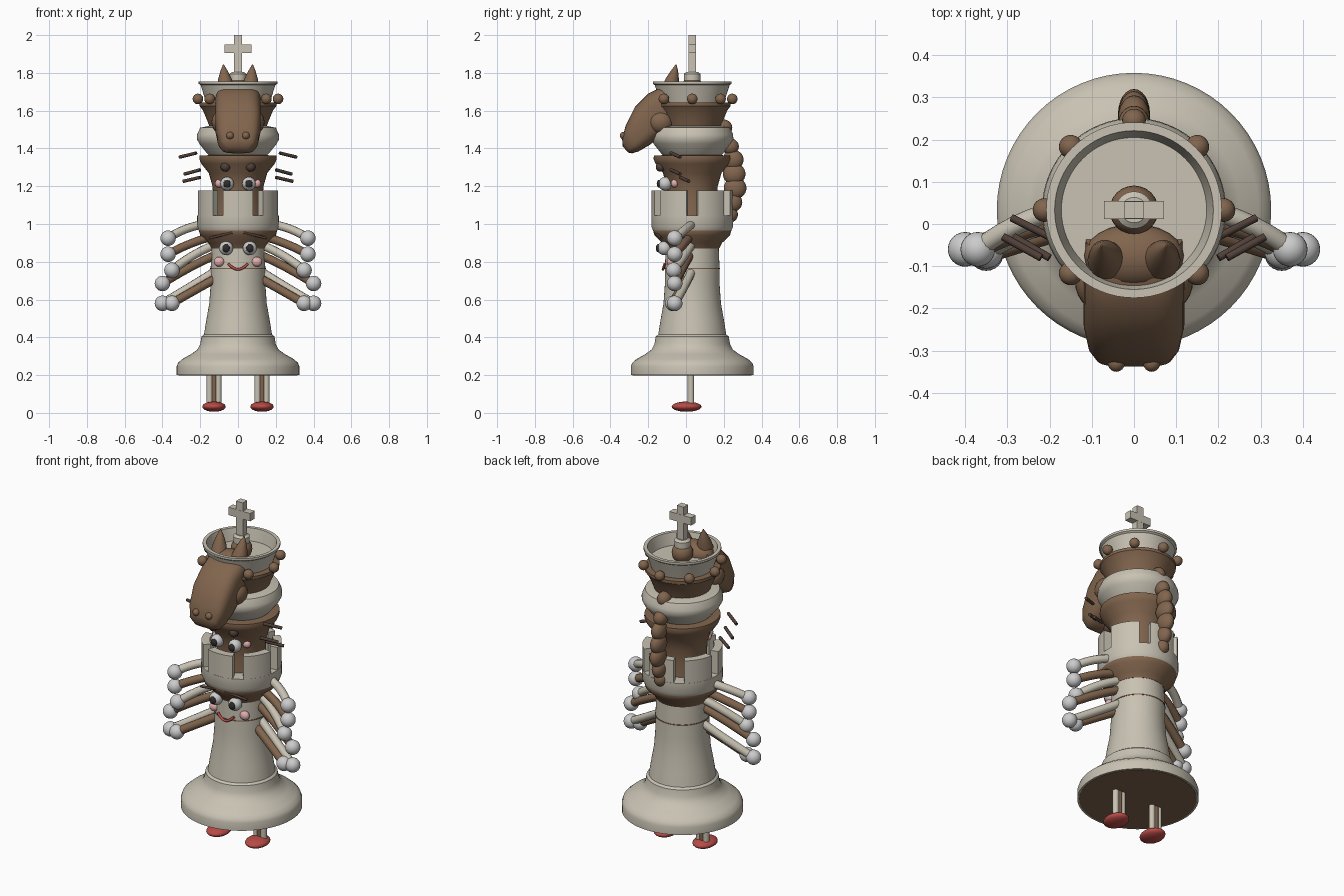
import bpy, bmesh, math
from mathutils import Vector

if "Cube" in bpy.data.objects:
    bpy.data.objects.remove(bpy.data.objects["Cube"])

CY = 0.033  # turning axis of the stacked body


def material(name, rgb):
    m = bpy.data.materials.new(name)
    m.diffuse_color = (*rgb, 1)
    m.use_nodes = True
    m.node_tree.nodes["Principled BSDF"].inputs["Base Color"].default_value = m.diffuse_color
    return m


CREAM = material("cream", (0.58, 0.54, 0.45))
BROWN = material("brown", (0.22, 0.13, 0.075))
WHITE = material("white", (0.75, 0.75, 0.75))
DARK = material("dark", (0.03, 0.025, 0.025))
BARK = material("dark_brown", (0.08, 0.05, 0.04))
RED = material("red", (0.48, 0.07, 0.06))
PINK = material("pink", (0.75, 0.42, 0.42))


def finish(name, bm, mat, angle=35):
    bmesh.ops.recalc_face_normals(bm, faces=bm.faces)
    me = bpy.data.meshes.new(name)
    bm.to_mesh(me)
    bm.free()
    me.materials.append(mat)
    ob = bpy.data.objects.new(name, me)
    bpy.context.collection.objects.link(ob)
    bpy.ops.object.select_all(action='DESELECT')
    ob.select_set(True)
    bpy.context.view_layer.objects.active = ob
    bpy.ops.object.shade_smooth_by_angle(angle=math.radians(angle))
    return ob


def loft(name, rings, mat, angle=35):
    bm = bmesh.new()
    rows = [[bm.verts.new(p) for p in r] for r in rings]
    n = len(rows[0])
    for a, b in zip(rows, rows[1:]):
        for i in range(n):
            bm.faces.new((a[i], a[(i + 1) % n], b[(i + 1) % n], b[i]))
    bm.faces.new(rows[0])
    bm.faces.new(rows[-1])
    return finish(name, bm, mat, angle)


def lathe(name, profile, mat, x=0, y=CY, n=64):
    ang = [2 * math.pi * i / n for i in range(n)]
    return loft(name, [[(x + r * math.cos(a), y + r * math.sin(a), z) for a in ang]
                       for r, z in profile], mat)


def ball(name, c, size, mat):
    bm = bmesh.new()
    bmesh.ops.create_uvsphere(bm, u_segments=24, v_segments=14, radius=1)
    s = size if isinstance(size, tuple) else (size,) * 3
    bmesh.ops.scale(bm, vec=s, verts=bm.verts)
    bmesh.ops.translate(bm, vec=c, verts=bm.verts)
    return finish(name, bm, mat, 60)


def box(name, c, size, mat):
    bm = bmesh.new()
    bmesh.ops.create_cube(bm, size=1)
    bmesh.ops.scale(bm, vec=size, verts=bm.verts)
    bmesh.ops.translate(bm, vec=c, verts=bm.verts)
    return finish(name, bm, mat)


def tube(name, pts, r, mat):
    cu = bpy.data.curves.new(name, 'CURVE')
    cu.dimensions = '3D'
    cu.bevel_depth = r
    cu.bevel_resolution = 3
    cu.use_fill_caps = True
    sp = cu.splines.new('NURBS')
    sp.points.add(len(pts) - 1)
    for p, co in zip(sp.points, pts):
        p.co = (*co, 1)
    sp.order_u = min(3, len(pts))
    sp.use_endpoint_u = True
    cu.materials.append(mat)
    ob = bpy.data.objects.new(name, cu)
    bpy.context.collection.objects.link(ob)
    return ob


# stacked turned body
lathe("base_and_shaft", [(0.325, 0.2), (0.325, 0.245), (0.318, 0.265), (0.295, 0.285), (0.25, 0.31),
      (0.215, 0.335), (0.2, 0.365), (0.193, 0.405), (0.18, 0.415), (0.168, 0.49), (0.152, 0.58),
      (0.145, 0.68), (0.145, 0.76), (0.14, 0.88), (0.14, 0.92)], CREAM)
lathe("base_underside", [(0.315, 0.198), (0.315, 0.21)], BROWN)
lathe("shaft_ring", [(0.147, 0.762), (0.147, 0.768)], BROWN)
lathe("lower_bowl", [(0.142, 0.87), (0.158, 0.9), (0.2, 0.94), (0.207, 0.965), (0.2, 1.0)], BROWN)
lathe("tower_ring", [(0.19, 0.96), (0.207, 0.965), (0.216, 0.985), (0.216, 1.045), (0.13, 1.045)], CREAM)
lathe("middle_bowl", [(0.14, 1.03), (0.13, 1.12), (0.135, 1.2), (0.155, 1.27), (0.195, 1.32),
      (0.205, 1.345), (0.203, 1.362), (0.14, 1.365)], BROWN)
lathe("collar", [(0.145, 1.355), (0.165, 1.375), (0.205, 1.425), (0.218, 1.45), (0.216, 1.475),
      (0.2, 1.51), (0.15, 1.52)], CREAM)
lathe("upper_bowl", [(0.145, 1.5), (0.16, 1.54), (0.185, 1.6), (0.203, 1.625), (0.203, 1.642),
      (0.15, 1.645)], BROWN)
lathe("top_cup", [(0.165, 1.63), (0.18, 1.68), (0.198, 1.735), (0.208, 1.742), (0.208, 1.755),
      (0.188, 1.755), (0.183, 1.735), (0.172, 1.685)], CREAM)

# tower battlements
bm = bmesh.new()
for k in range(6):
    mid = math.radians(-90 + 60 * k)
    rows = []
    for i in range(9):
        a = mid + math.radians(-22 + 44 * i / 8)
        rows.append([bm.verts.new((r * math.cos(a), CY + r * math.sin(a), z))
                     for r, z in ((0.215, 1.04), (0.215, 1.178), (0.17, 1.178), (0.17, 1.04))])
    for a, b in zip(rows, rows[1:]):
        for i in range(4):
            bm.faces.new((a[i], a[(i + 1) % 4], b[(i + 1) % 4], b[i]))
    bm.faces.new(rows[0])
    bm.faces.new(rows[-1])
finish("battlements", bm, CREAM)

# crown beads, finial and cross
for k in range(8):
    a = k * math.pi / 4
    ball("crown_bead", (0.212 * math.cos(a), CY + 0.212 * math.sin(a), 1.662), 0.028, BROWN)
ball("brown_finial", (0, CY, 1.72), 0.058, BROWN)
lathe("cross_knob", [(0.03, 1.75), (0.044, 1.76), (0.044, 1.795), (0.03, 1.805)], CREAM, n=32)
box("cross_post", (0, CY, 1.895), (0.044, 0.04, 0.21), CREAM)
box("cross_bar", (0, CY, 1.928), (0.142, 0.042, 0.046), CREAM)

# horse head, lofted from back of skull to muzzle
sections = [((-0.06, 1.725), (0.0, 1.62), 0.115), ((-0.13, 1.725), (-0.08, 1.54), 0.12),
            ((-0.2, 1.69), (-0.13, 1.47), 0.12), ((-0.27, 1.62), (-0.19, 1.42), 0.12),
            ((-0.32, 1.52), (-0.25, 1.385), 0.108), ((-0.338, 1.45), (-0.285, 1.374), 0.09),
            ((-0.335, 1.41), (-0.305, 1.378), 0.06)]
rings = []
for t, b, w in sections:
    ring = []
    for i in range(32):
        a = 2 * math.pi * i / 32
        c, s = math.cos(a), math.sin(a)
        u = math.copysign(abs(c) ** 0.6, c) * w
        f = 0.5 + 0.5 * math.copysign(abs(s) ** 0.6, s)
        ring.append((u, b[0] + (t[0] - b[0]) * f, b[1] + (t[1] - b[1]) * f))
    rings.append(ring)
loft("horse_head", rings, BROWN, 40)
ball("horse_poll", (0, -0.075, 1.69), (0.118, 0.075, 0.06), BROWN)

# horse mane down the back
for y, z, r in ((0.2, 1.51, 0.045), (0.235, 1.41, 0.045), (0.25, 1.34, 0.055), (0.255, 1.265, 0.06),
                (0.26, 1.19, 0.06), (0.243, 1.115, 0.055), (0.23, 1.05, 0.045)):
    ball("mane_lock", (0, y, z), (0.038, r, r * 0.95), BROWN)

# parts mirrored left and right
arms = [((0.17, 0.035, 1.0), (0.28, 0.01, 0.985), (0.37, -0.06, 0.925), CREAM),
        ((0.13, 0.02, 0.935), (0.25, 0.0, 0.905), (0.37, -0.06, 0.84), BROWN),
        ((0.12, 0.03, 0.89), (0.24, 0.0, 0.845), (0.35, -0.065, 0.755), CREAM),
        ((0.12, 0.02, 0.835), (0.25, -0.01, 0.78), (0.40, -0.06, 0.685), BROWN),
        ((0.12, 0.03, 0.75), (0.23, 0.0, 0.68), (0.40, -0.06, 0.58), CREAM),
        ((0.12, 0.0, 0.71), (0.22, -0.03, 0.655), (0.35, -0.07, 0.58), BROWN)]
whiskers = [((0.22, -0.08, 1.376), (0.31, -0.03, 1.354)),
            ((0.20, -0.08, 1.287), (0.285, -0.03, 1.264)),
            ((0.20, -0.03, 1.247), (0.29, 0.015, 1.226))]
for s in (-1, 1):
    def m(p):
        return (s * p[0], p[1], p[2])
    # arms and hands
    for p, q, r, mat in arms:
        tube("arm", [m(p), m(q), m(r)], 0.023, mat)
        ball("hand", m(r), 0.041, WHITE)
    # whiskers
    for p, q in whiskers:
        tube("whisker", [m(p), m(q)], 0.009, BARK)
    # legs and shoes
    for dx, mat in ((-0.023, CREAM), (0, BROWN), (0.023, CREAM)):
        lathe("leg", [(0.017, 0.04), (0.017, 0.22)], mat, x=s * (0.127 + dx), y=0.026, n=20)
    ball("shoe", (s * 0.127, 0.003, 0.033), (0.062, 0.079, 0.027), RED)
    # horse ear, cheek and nostril
    lean = [(0.045, 0), (0.036, 0.35), (0.02, 0.7), (0.002, 1)]
    loft("horse_ear", [[(s * (0.065 + 0.012 * f) + r * math.cos(a), -0.085 + 0.033 * f + r * math.sin(a),
                         1.725 + 0.12 * f) for a in [2 * math.pi * i / 24 for i in range(24)]]
                       for r, f in lean], BROWN)
    ball("horse_cheek", (s * 0.085, -0.135, 1.54), (0.055, 0.068, 0.062), BROWN)
    ball("nostril", (s * 0.042, -0.33, 1.468), 0.02, BROWN)
    # lower face
    ball("lower_eye", (s * 0.063, -0.115, 0.872), 0.037, WHITE)
    ball("lower_pupil", (s * 0.063, -0.146, 0.872), (0.02, 0.014, 0.022), DARK)
    ball("lower_cheek", (s * 0.1, -0.08, 0.8), (0.028, 0.022, 0.026), PINK)
    tube("brow", [(s * 0.03, -0.165, 0.955), (s * 0.15, -0.13, 0.925)], 0.007, BARK)
    # middle face
    ball("middle_eye", (s * 0.058, -0.11, 1.213), 0.036, WHITE)
    ball("middle_pupil", (s * 0.058, -0.142, 1.213), (0.019, 0.013, 0.021), DARK)
    ball("middle_cheek", (s * 0.1, -0.06, 1.215), (0.022, 0.02, 0.022), PINK)
    ball("upper_eye", (s * 0.067, -0.135, 1.302), 0.025, BARK)
tube("smile", [(-0.052, -0.112, 0.79), (-0.025, -0.122, 0.76), (0.025, -0.122, 0.76),
               (0.052, -0.112, 0.79)], 0.007, RED)
